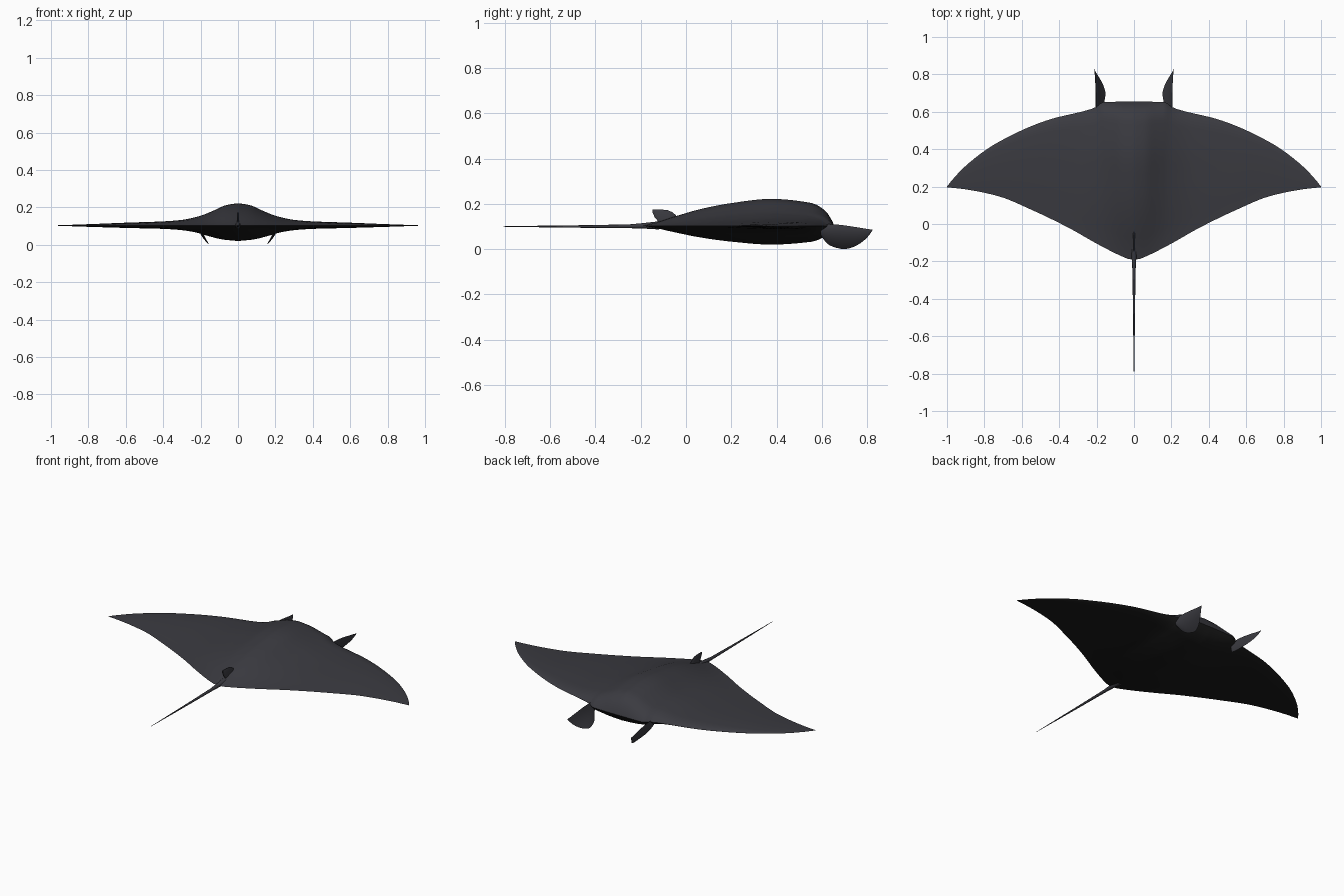
import bpy, bmesh, math

cube = bpy.data.objects.get("Cube")
if cube:
    bpy.data.objects.remove(cube, do_unlink=True)

MID = 0.103  # height of the wing edge


def material(name, rgb):
    m = bpy.data.materials.new(name)
    m.use_nodes = True
    m.diffuse_color = (*rgb, 1)
    bsdf = m.node_tree.nodes["Principled BSDF"]
    bsdf.inputs["Base Color"].default_value = (*rgb, 1)
    bsdf.inputs["Roughness"].default_value = 0.7
    return m


slate = material("dark slate", (0.043, 0.043, 0.052))
black = material("belly black", (0.011, 0.011, 0.011))


def curve(points):
    """Return a smooth monotone function through the (t, value) points."""
    d = [(b[1] - a[1]) / (b[0] - a[0]) for a, b in zip(points, points[1:])]
    m = [d[0]] + [2 * a * b / (a + b) if a * b > 0 else 0 for a, b in zip(d, d[1:])] + [d[-1]]

    def value(t):
        i = max(k for k in range(len(d)) if k == 0 or points[k][0] <= t)
        (t0, v0), (t1, v1) = points[i], points[i + 1]
        h = t1 - t0
        s = (t - t0) / h
        return (v0 * (1 + 2 * s) * (1 - s) ** 2 + h * m[i] * s * (1 - s) ** 2
                + v1 * s * s * (3 - 2 * s) + h * m[i + 1] * s * s * (s - 1))
    return value


def finish(name, bm, mats, angle=40):
    bmesh.ops.remove_doubles(bm, verts=bm.verts, dist=0.0002)
    bmesh.ops.recalc_face_normals(bm, faces=bm.faces)
    mesh = bpy.data.meshes.new(name)
    bm.to_mesh(mesh)
    bm.free()
    ob = bpy.data.objects.new(name, mesh)
    bpy.context.collection.objects.link(ob)
    for m in mats:
        mesh.materials.append(m)
    bpy.ops.object.select_all(action="DESELECT")
    ob.select_set(True)
    bpy.context.view_layer.objects.active = ob
    bpy.ops.object.shade_smooth_by_angle(angle=math.radians(angle))
    return ob


def skin(bm, rows, mat=0, closed=False):
    """Join rows of points with quads."""
    vs = [[bm.verts.new(p) for p in row] for row in rows]
    for a, b in zip(vs, vs[1:]):
        n = len(a)
        for j in range(n if closed else n - 1):
            k = (j + 1) % n
            bm.faces.new((a[j], a[k], b[k], b[j])).material_index = mat
    return vs


# Body and wings: chord sections lofted across the span
leading = curve([(0, .655), (.165, .652), (.2, .627), (.235, .613), (.46, .556),
                 (.73, .435), (.89, .32), (.97, .238), (1, .2)])
trailing = curve([(0, -.19), (.025, -.188), (.06, -.175), (.19, -.11), (.35, -.02),
                  (.535, .07), (.73, .15), (.92, .188), (1, .196)])
upper = curve([(0, .119), (.06, .11), (.13, .08), (.2, .052), (.3, .03),
               (.4, .022), (.6, .015), (.8, .007), (1, 0)])
lower = curve([(0, .083), (.08, .075), (.17, .053), (.22, .038), (.3, .025),
               (.4, .018), (.6, .013), (.8, .007), (1, 0)])
chord = curve([(0, 0), (.012, .2), (.05, .58), (.12, .85), (.33, 1),
               (.55, .83), (.7, .62), (.85, .31), (.96, .06), (1, 0)])

SPAN, CHORD = 40, 26
half = [(i / SPAN) ** 1.15 for i in range(SPAN + 1)]
half = sorted(half + [.165, .2, .235, .985, .995])
stations = [-x for x in reversed(half[1:])] + half
bm = bmesh.new()
for side, height in enumerate((upper, lower)):
    sign = 1 - 2 * side
    rows = []
    for x in stations:
        front, back = leading(abs(x)), trailing(abs(x))
        row = []
        for j in range(CHORD + 1):
            u = (j / CHORD) ** 1.8
            z = MID + sign * height(abs(x)) * chord(u)
            row.append((x, front + (back - front) * u, z))
        rows.append(row)
    skin(bm, rows, side)
finish("body_and_wings", bm, [slate, black], 50)


# Head fins: curled paddles hanging beside the mouth
fin_top = curve([(0, .105), (.15, .11), (1, .086)])
fin_bottom = curve([(0, .062), (.05, .045), (.15, .02), (.3, .006), (.45, 0), (.6, .007),
                    (.75, .024), (.9, .053), (1, .084)])


def head_fin(name, s):
    bm = bmesh.new()
    rows = []
    for i in range(21):
        t = i / 20
        lo, hi = fin_bottom(t), fin_top(t)
        outer, inner = [], []
        for j in range(9):
            v = j / 8
            z = lo + (hi - lo) * v
            x = .15 + .052 * (1 - (1 - z / .11) ** 2) + .012 * t * t
            half_thick = .007 * (1 - .8 * t) * math.sin(math.pi * v) ** .6 if 0 < j < 8 else 0
            y = .595 + .23 * t
            outer.append((s * (x + half_thick), y, z))
            inner.append((s * (x - half_thick), y, z))
        rows.append(outer + inner[-2:0:-1])
    vs = skin(bm, rows, closed=True)
    bm.faces.new(vs[0])
    finish(name, bm, [slate], 60)


head_fin("left_head_fin", 1)
head_fin("right_head_fin", -1)

# Dorsal fin: thin swept plate near the tail root
bm = bmesh.new()
outline = [(-.03, .125), (-.045, .15), (-.06, .163), (-.08, .172), (-.11, .175),
           (-.148, .175), (-.147, .16), (-.138, .14), (-.125, .125), (-.125, .1), (-.03, .1)]
rows = [[(x, -.09 + (y + .09) * k, .135 + (z - .135) * k) for y, z in outline]
        for x, k in ((-.005, .85), (-.002, 1), (.002, 1), (.005, .85))]
vs = skin(bm, rows, closed=True)
bm.faces.new(vs[0])
bm.faces.new(vs[-1])
finish("dorsal_fin", bm, [slate], 30)

# Tail: tapering whip
bm = bmesh.new()
rows = []
for y, r, z in ((-.12, .018, .105), (-.19, .012, .103), (-.25, .0085, .101), (-.43, .006, .1),
                (-.64, .0035, .1), (-.825, .0008, .1)):
    rows.append([(r * math.cos(a * math.pi / 4), y, z + r * math.sin(a * math.pi / 4))
                 for a in range(8)])
vs = skin(bm, rows, closed=True)
bm.faces.new(vs[0])
bm.faces.new(vs[-1])
finish("tail", bm, [slate], 50)
